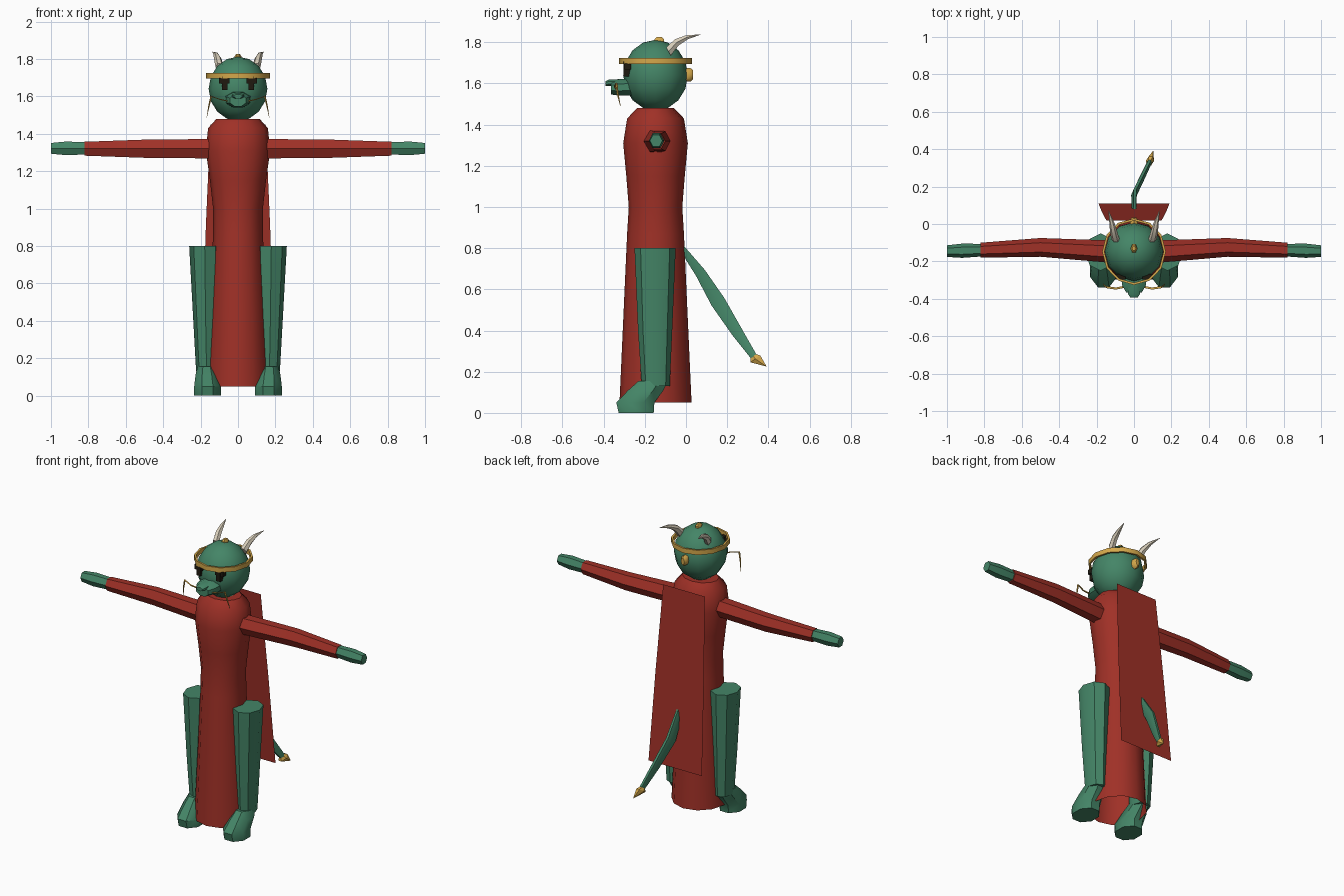
import bpy, bmesh, math
from mathutils import Vector

cube = bpy.data.objects.get("Cube")
if cube:
    bpy.data.objects.remove(cube)


def material(name, rgb):
    m = bpy.data.materials.new(name)
    m.use_nodes = True
    col = (*rgb, 1)
    m.diffuse_color = col
    bsdf = next(n for n in m.node_tree.nodes if n.type == 'BSDF_PRINCIPLED')
    bsdf.inputs["Base Color"].default_value = col
    bsdf.inputs["Roughness"].default_value = 0.8
    return m


GREEN = material("scale green", (.058, .235, .135))
RED = material("robe red", (.35, .03, .02))
GOLD = material("gold", (.66, .39, .07))
IVORY = material("horn ivory", (.70, .63, .50))
DARK = material("eye dark", (.014, .010, .005))

X, Y, Z = Vector((1, 0, 0)), Vector((0, 1, 0)), Vector((0, 0, 1))


def finish(bm, name, mat, smooth=None):
    bmesh.ops.recalc_face_normals(bm, faces=bm.faces)
    me = bpy.data.meshes.new(name)
    bm.to_mesh(me)
    bm.free()
    me.materials.append(mat)
    ob = bpy.data.objects.new(name, me)
    bpy.context.collection.objects.link(ob)
    if smooth:
        bpy.ops.object.select_all(action='DESELECT')
        ob.select_set(True)
        bpy.context.view_layer.objects.active = ob
        bpy.ops.object.shade_smooth_by_angle(angle=math.radians(smooth))
    return ob


def loft(name, rings, mat, u=X, v=Y, sides=8, turn=0.0, side=1,
         caps=(True, True), smooth=40):
    """Skin through elliptical rings (x, y, z, radius_u, radius_v)."""
    bm = bmesh.new()
    loops = []
    for x, y, z, ru, rv in rings:
        loop = []
        for i in range(sides):
            a = math.tau * (i + turn) / sides
            p = Vector((x, y, z)) + u * ru * math.cos(a) + v * rv * math.sin(a)
            p.x *= side
            loop.append(bm.verts.new(p))
        loops.append(loop)
    for a, b in zip(loops, loops[1:]):
        for i in range(sides):
            j = (i + 1) % sides
            bm.faces.new((a[i], a[j], b[j], b[i]))
    for loop, cap in zip((loops[0], loops[-1]), caps):
        if cap:
            bm.faces.new(loop)
    return finish(bm, name, mat, smooth)


def box(name, centre, size, mat):
    bm = bmesh.new()
    bmesh.ops.create_cube(bm, size=1)
    for v in bm.verts:
        v.co = Vector(centre) + Vector(a * b for a, b in zip(v.co, size))
    return finish(bm, name, mat)


CY = -.148  # depth of the body axis

# Robe, open at the hem
loft("robe", [(0, CY, z, rx, ry) for z, rx, ry in (
    (.05, .168, .175), (.45, .150, .157), (.87, .133, .138), (1.0, .133, .130),
    (1.15, .150, .142), (1.31, .172, .157), (1.43, .160, .138), (1.48, .115, .09))],
    RED, sides=12, caps=(False, True))

# Cape: one thin sheet hanging from the shoulders
bm = bmesh.new()
rows = [[bm.verts.new((s * w, y, z)) for s in (-1, 1)]
        for w, y, z in ((.148, .02, 1.45), (.172, .065, .9), (.19, .11, .34))]
for a, b in zip(rows, rows[1:]):
    bm.faces.new((a[0], a[1], b[1], b[0]))
finish(bm, "cape", RED)

# Head
bm = bmesh.new()
bmesh.ops.create_uvsphere(bm, u_segments=12, v_segments=8, radius=1)
for v in bm.verts:
    v.co = Vector((v.co.x * .157, CY + v.co.y * .157, 1.64 + v.co.z * .172))
finish(bm, "head", GREEN, 50)

# Headband: closed strip with a rectangular section
loft("headband", [(0, CY, z, r, r + .008) for z, r in (
    (1.695, .158), (1.695, .170), (1.725, .170), (1.725, .158), (1.695, .158))],
    GOLD, sides=12, caps=(False, False), smooth=35)
loft("crown_knob", [(0, -.13, 1.79, .018, .026), (0, -.13, 1.815, .018, .026),
                    (0, -.13, 1.826, .010, .014)], GOLD, sides=6)
loft("back_ornament", [(0, -.01, 1.642, .022, .033), (0, .022, 1.642, .022, .033),
                       (0, .034, 1.642, .012, .022)], GOLD, v=Z)

# Muzzle, nose and jaw
loft("muzzle", [(0, -.26, 1.583, .074, .046), (0, -.325, 1.581, .070, .043),
                (0, -.365, 1.578, .046, .034)], GREEN, v=Z, turn=.5)
loft("nose", [(0, -.31, 1.605, .036, .018), (0, -.375, 1.603, .034, .017),
              (0, -.392, 1.600, .022, .012)], GREEN, v=Z, turn=.5)

# Tail with its pointed tip: tall and thin in section
tail_v = Vector((.15, .83, .55)).normalized()
loft("tail", [(0, -.03, .815, .010, .015), (0, .07, .68, .012, .030),
              (0, .155, .54, .015, .042), (.045, .25, .39, .016, .032),
              (.085, .335, .265, .014, .018)], GREEN, v=tail_v, sides=6)
loft("tail_tip", [(.080, .325, .28, .012, .015), (.085, .337, .262, .022, .034),
                  (.102, .39, .226, .001, .001)], GOLD, v=tail_v, sides=6, smooth=20)

for side, tag in ((1, "left"), (-1, "right")):
    # Sleeve and hand
    loft(tag + "_sleeve", [(.12, -.148, 1.32, .060, .060), (.5, -.125, 1.32, .050, .056),
                           (.82, -.14, 1.32, .040, .043)],
         RED, u=Y, v=Z, sides=6, side=side, smooth=25)
    loft(tag + "_hand", [(.82, -.14, 1.322, .034, .038), (.92, -.143, 1.322, .038, .042),
                         (1.0, -.145, 1.322, .031, .033)],
         GREEN, u=Y, v=Z, sides=6, side=side, smooth=25)
    # Leg and foot
    loft(tag + "_leg", [(.178, -.15, .80, .083, .100), (.173, -.15, .40, .066, .083),
                        (.168, -.147, .13, .056, .068)], GREEN, side=side)
    loft(tag + "_foot", [(.168, -.160, .155, .052, .076), (.166, -.195, .11, .066, .093),
                         (.163, -.246, .05, .077, .100), (.163, -.242, 0, .077, .092)],
         GREEN, turn=.5, side=side)
    # Horn
    loft(tag + "_horn", [(.098, -.085, 1.755, .022, .026), (.108, -.045, 1.80, .020, .020),
                         (.118, .005, 1.825, .014, .012), (.136, .072, 1.838, .001, .001)],
         IVORY, v=Vector((0, -.5, .87)), sides=6, side=side)
    # Eye with its heavy lid
    box(tag + "_eye", (side * .07, -.285, 1.67), (.03, .035, .072), DARK)
    box(tag + "_eyelid", (side * .074, -.282, 1.683), (.055, .032, .03), DARK)
    # Whisker
    loft(tag + "_whisker", [(.045, -.335, 1.572, .006, .006), (.095, -.345, 1.583, .006, .006),
                            (.143, -.338, 1.60, .006, .006), (.155, -.332, 1.55, .005, .005),
                            (.167, -.318, 1.488, .001, .001)],
         GOLD, u=Vector((.7, 0, .7)), v=Y, sides=5, side=side)
